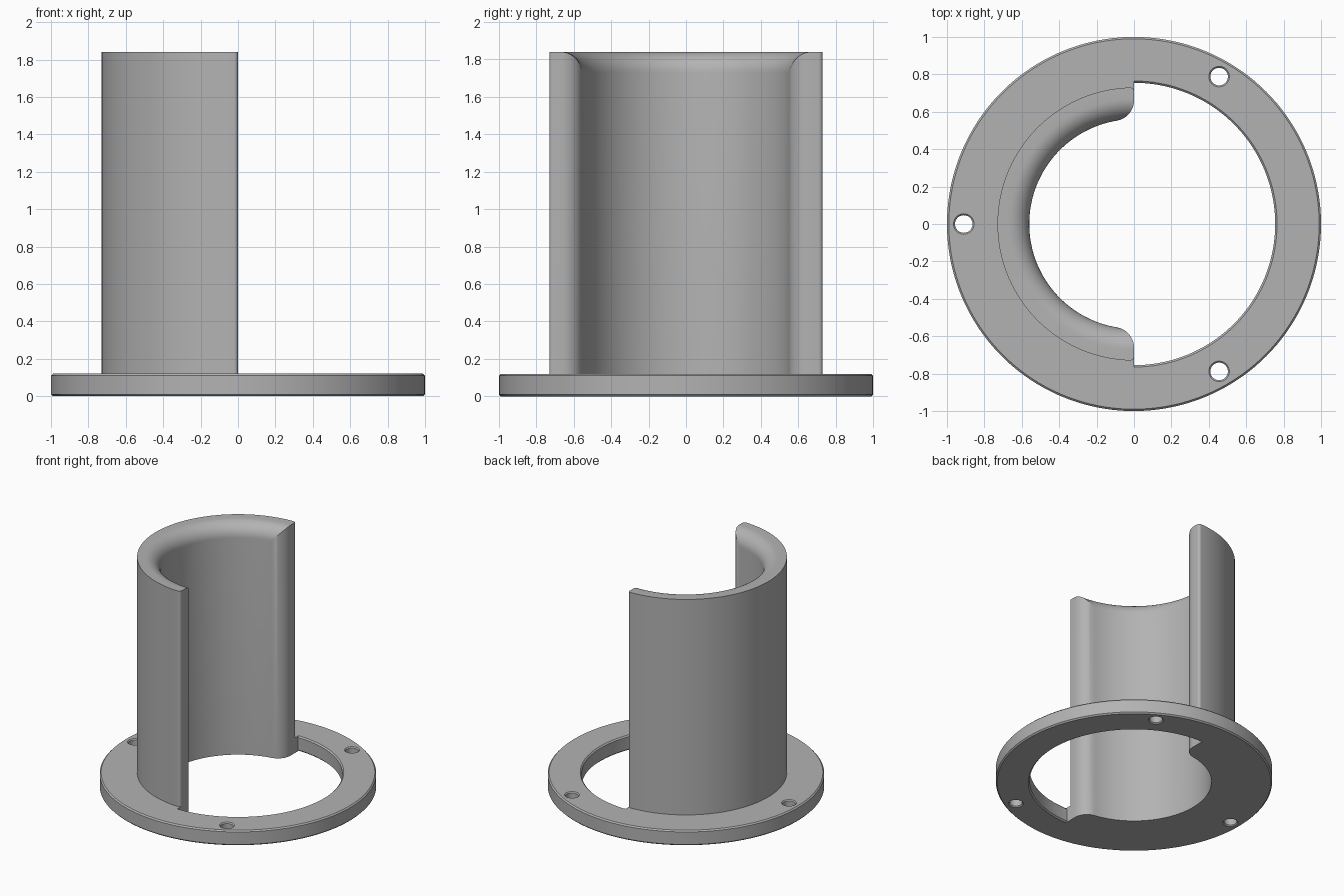
import bpy, bmesh, math
from math import sin, cos, sqrt, pi, radians

if "Cube" in bpy.data.objects:
    bpy.data.objects.remove(bpy.data.objects["Cube"])

R_OUT, R_RING = 1.0, 0.755       # flange outer and open-side inner radius
R_IN, R_WALL = 0.56, 0.73        # sleeve inner and outer radius
H_BASE, H_TOP = 0.12, 1.84
F_IN, F_OUT, CH = 0.11, 0.02, 0.01   # fillets and chamfer

grey = bpy.data.materials.new("plain grey")
grey.diffuse_color = (0.45, 0.45, 0.45, 1)
grey.use_nodes = True
grey.node_tree.nodes["Principled BSDF"].inputs["Base Color"].default_value = grey.diffuse_color


def ray_circle(phi, f, d, side):
    """Distance along a ray, phi from the cut plane, to an end fillet circle."""
    cx, cy = f, sqrt(d * d - f * f)
    if phi >= math.atan2(cx, cy) and side > 0:
        return R_WALL
    b = cx * sin(phi) + cy * cos(phi)
    return b + side * sqrt(max(0, b * b - (d * d - f * f)))


def inner(phi):
    limit = math.asin(F_IN / (R_IN + F_IN))
    return R_IN if phi >= limit else ray_circle(phi, F_IN, R_IN + F_IN, -1)


def outer(phi):
    return ray_circle(phi, F_OUT, R_WALL - F_OUT, 1)


def grid_object(name, columns, ring):
    """Skin closed profiles [(r, z)...] placed at angles; cap ends when open."""
    bm = bmesh.new()
    cols = [[bm.verts.new((r * cos(a), r * sin(a), z)) for r, z in prof]
            for a, prof in columns]
    n = len(cols[0])
    pairs = list(zip(cols, cols[1:]))
    if ring:
        pairs.append((cols[-1], cols[0]))
    else:
        bm.faces.new(cols[0])
        bm.faces.new(cols[-1][::-1])
    for a, b in pairs:
        for i in range(n):
            j = (i + 1) % n
            bm.faces.new((a[i], a[j], b[j], b[i]))
    bmesh.ops.remove_doubles(bm, verts=bm.verts, dist=1e-5)
    bmesh.ops.recalc_face_normals(bm, faces=bm.faces)
    me = bpy.data.meshes.new(name)
    bm.to_mesh(me)
    bm.free()
    ob = bpy.data.objects.new(name, me)
    bpy.context.collection.objects.link(ob)
    me.materials.append(grey)
    return ob


def smooth(ob):
    bpy.ops.object.select_all(action='DESELECT')
    ob.select_set(True)
    bpy.context.view_layer.objects.active = ob
    bpy.ops.object.shade_smooth_by_angle(angle=radians(30))


# Angles on the sleeve side, packed closely around the rounded ends
limit = math.asin(F_IN / (R_IN + F_IN))
lim_out = math.atan2(F_OUT, sqrt((R_WALL - F_OUT) ** 2 - F_OUT ** 2))
phis = sorted({limit * (i / 14) ** 2 for i in range(15)}
              | {lim_out * (i / 6) ** 2 for i in range(7)})
phis += [limit + (pi / 2 - limit) * i / 40 for i in range(1, 41)]
side = [(pi / 2 + p, p) for p in phis]
side += [(3 * pi / 2 - p, p) for p in reversed(phis[:-1])]


# Half-round sleeve with a rolled inner lip
def sleeve_profile(phi):
    p, q = inner(phi), outer(phi)
    rf, zc = R_IN + F_IN, H_TOP - F_IN
    start = math.acos(max(-1, min(1, (rf - p) / F_IN)))
    lip = []
    for i in range(11):
        t = start + (pi / 2 - start) * i / 10
        lip.append((rf - F_IN * cos(t), zc + F_IN * sin(t)))
    return [(p, 0)] + lip + [(q, H_TOP), (q, 0)]


sleeve = grid_object("sleeve", [(a, sleeve_profile(p)) for a, p in side], False)
smooth(sleeve)


# Flange ring, stepped inward to meet the sleeve on its closed half
def flange_profile(r, c):
    return [(r + c, 0), (r, c), (r, H_BASE - c), (r + c, H_BASE),
            (R_OUT - CH, H_BASE), (R_OUT, H_BASE - CH), (R_OUT, CH), (R_OUT - CH, 0)]


cols = [(a, flange_profile(outer(p), 0)) for a, p in side]
cols += [(-pi / 2 + pi * i / 72, flange_profile(R_RING, CH)) for i in range(73)]
flange = grid_object("flange", cols, True)

# Three screw holes with chamfered rims
rh, rc = 0.047, 0.055
hole_prof = [(0, -0.05), (rc, -0.05), (rc, 0), (rh, 0.008), (rh, H_BASE - 0.008),
             (rc, H_BASE), (rc, 0.2), (0, 0.2)]
for k, ang in enumerate((60, 180, 300)):
    cutter = grid_object(f"hole_cutter_{k + 1}",
                         [(2 * pi * i / 32, hole_prof) for i in range(32)], True)
    cutter.location = (0.91 * cos(radians(ang)), 0.91 * sin(radians(ang)), 0)
    cutter.hide_render = True
    cutter.hide_set(True)
    mod = flange.modifiers.new(f"hole_{k + 1}", 'BOOLEAN')
    mod.operation, mod.solver, mod.object = 'DIFFERENCE', 'EXACT', cutter

# Bake the holes, then shade
bpy.context.view_layer.update()
dg = bpy.context.evaluated_depsgraph_get()
flange_mesh = bpy.data.meshes.new_from_object(flange.evaluated_get(dg))
flange.modifiers.clear()
flange.data = flange_mesh
for ob in [o for o in bpy.data.objects if o.name.startswith("hole_cutter")]:
    bpy.data.objects.remove(ob)
smooth(flange)
